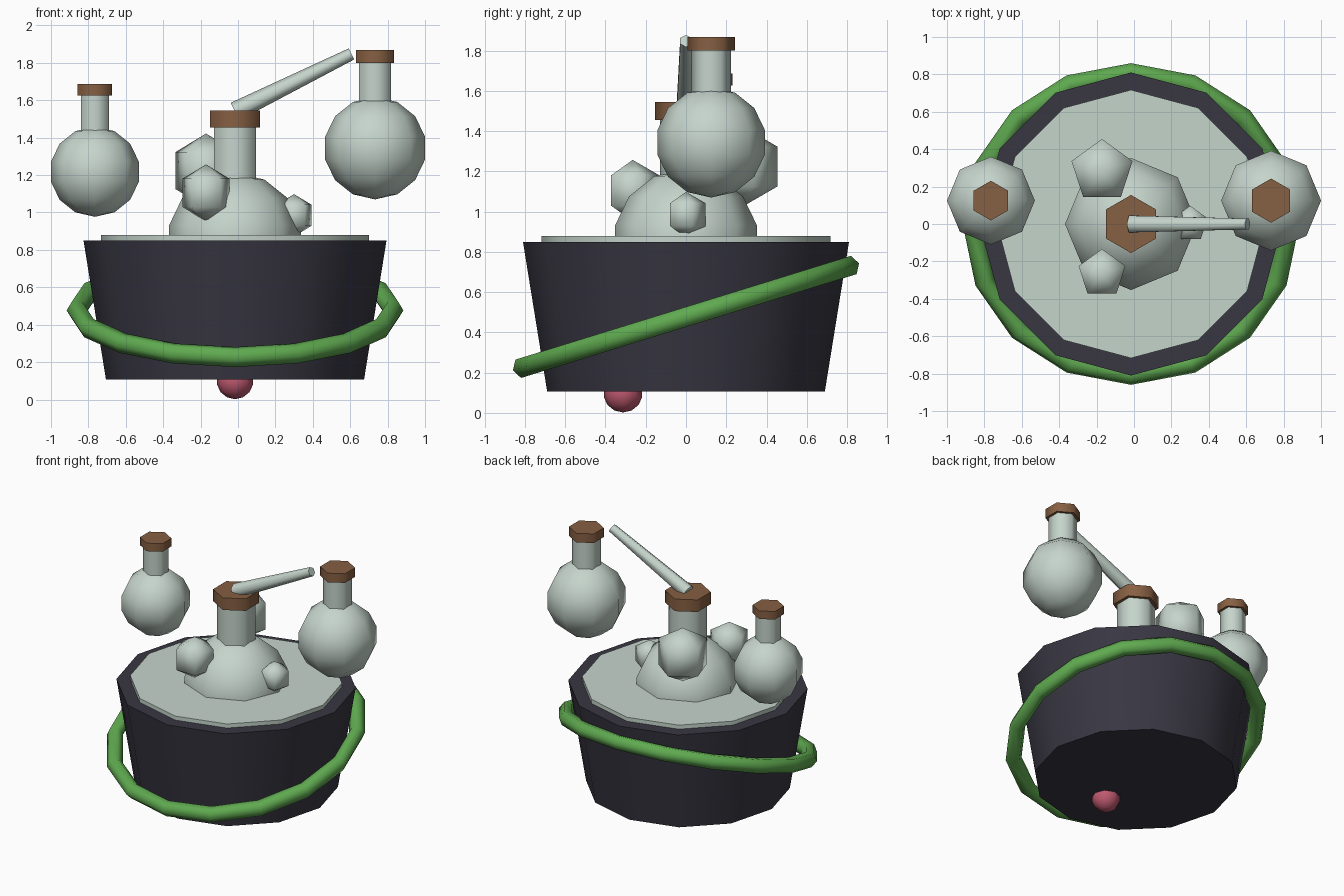
import bpy, math
from mathutils import Vector

if "Cube" in bpy.data.objects:
    bpy.data.objects.remove(bpy.data.objects["Cube"])


def material(name, rgb):
    m = bpy.data.materials.new(name)
    m.diffuse_color = (*rgb, 1)
    m.use_nodes = True
    m.node_tree.nodes["Principled BSDF"].inputs["Base Color"].default_value = m.diffuse_color
    return m


IRON = material("dark_iron", (0.04, 0.038, 0.055))
PALE = material("pale_mint", (0.56, 0.66, 0.60))
CORK = material("cork_brown", (0.24, 0.115, 0.055))
GREEN = material("green", (0.115, 0.40, 0.08))
PINK = material("pink", (0.52, 0.10, 0.16))
CX = -0.016  # the pot's axis


def finish(name, mat, angle=180):
    ob = bpy.context.object
    ob.name = name
    ob.data.materials.append(mat)
    if angle >= 180:
        bpy.ops.object.shade_smooth()
    else:
        bpy.ops.object.shade_smooth_by_angle(angle=math.radians(angle))
    return ob


def ball(name, loc, r, mat, segs=8, rings=7):
    bpy.ops.mesh.primitive_uv_sphere_add(segments=segs, ring_count=rings, radius=r, location=loc)
    return finish(name, mat)


def tube(name, start, end, r1, r2, mat, sides=6):
    """Tapered prism running from start to end."""
    a, b = Vector(start), Vector(end)
    bpy.ops.mesh.primitive_cone_add(vertices=sides, radius1=r1, radius2=r2, depth=(b - a).length,
                                    location=(a + b) / 2,
                                    rotation=(b - a).to_track_quat('Z', 'Y').to_euler())
    return finish(name, mat, 65)


def stopper(name, x, y, z0, z1, z2, neck_r, cork_r):
    """Bottle neck from z0 to z1 with a cork up to z2."""
    tube(name + "_neck", (x, y, z0), (x, y, z1), neck_r, neck_r, PALE)
    tube(name + "_cork", (x, y, z1), (x, y, z2), cork_r, cork_r, CORK)


# Pot and the liquid filling it
tube("pot", (CX, 0, 0.107), (CX, 0, 0.85), 0.69, 0.81, IRON, 12)
tube("liquid", (CX, 0, 0.80), (CX, 0, 0.88), 0.717, 0.717, PALE, 12)

# Tilted hoop around the pot
bpy.ops.mesh.primitive_torus_add(major_segments=16, minor_segments=6, major_radius=0.845,
                                 minor_radius=0.055, location=(CX, 0, 0.477),
                                 rotation=(0.3, 0, 0))
finish("hoop", GREEN)

# Knob under the pot
ball("bottom_knob", (CX, -0.313, 0.10), 0.098, PINK)

# Central flask half sunk in the liquid
ball("central_flask", (CX, 0, 0.85), 0.362, PALE)
stopper("central_flask", CX, 0, 1.10, 1.455, 1.545, 0.13, 0.155)

# Bubbles
for i, (x, y, z, r) in enumerate([(-0.171, 0.283, 1.224, 0.198),
                                  (-0.171, -0.265, 1.105, 0.152),
                                  (0.30, 0, 0.985, 0.113)]):
    ball(f"bubble_{i + 1}", (x, y, z), r, PALE, 5, 3)

# Floating side flasks
ball("right_flask", (0.733, 0.125, 1.344), 0.274, PALE)
stopper("right_flask", 0.733, 0.125, 1.53, 1.80, 1.868, 0.098, 0.118)
ball("left_flask", (-0.765, 0.125, 1.218), 0.241, PALE)
stopper("left_flask", -0.765, 0.125, 1.38, 1.626, 1.686, 0.086, 0.106)

# Stirring rod
tube("stirring_rod", (CX, 0, 1.54), (0.607, 0, 1.848), 0.052, 0.033, PALE)
